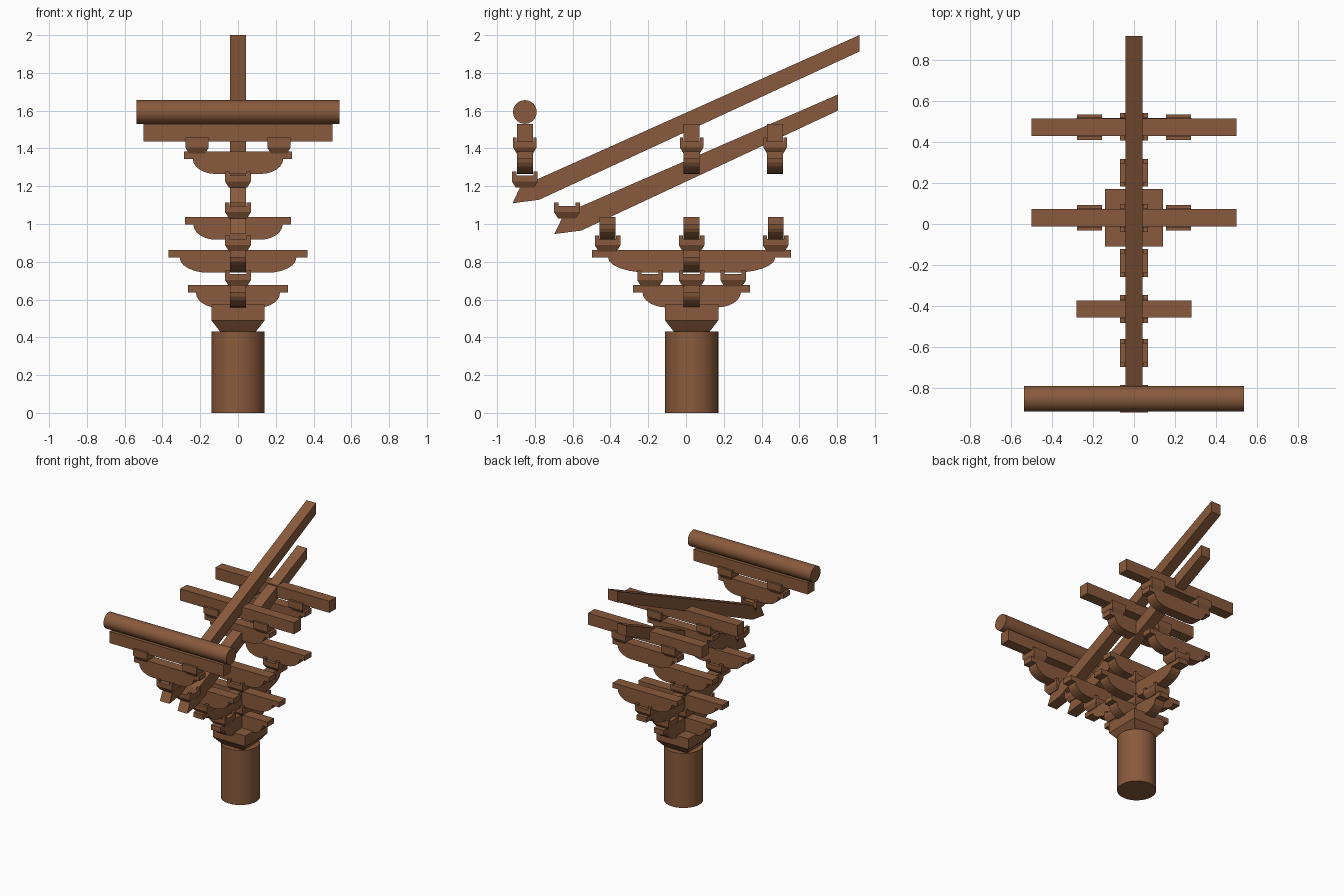
import bpy, bmesh, math

if "Cube" in bpy.data.objects:
    bpy.data.objects.remove(bpy.data.objects["Cube"])

wood = bpy.data.materials.new("brown_wood")
wood.diffuse_color = (0.25, 0.102, 0.045, 1)
wood.use_nodes = True
wood.node_tree.nodes["Principled BSDF"].inputs["Base Color"].default_value = wood.diffuse_color

CY = 0.03              # column centre
FRONT, BACK = CY - 0.445, CY + 0.445
EAVE = -0.853          # purlin line
HW = 0.042             # half thickness of all timbers


def finish(name, bm):
    bmesh.ops.recalc_face_normals(bm, faces=bm.faces)
    me = bpy.data.meshes.new(name)
    bm.to_mesh(me)
    bm.free()
    me.materials.append(wood)
    ob = bpy.data.objects.new(name, me)
    bpy.context.collection.objects.link(ob)
    return ob


def add_box(bm, x0, x1, y0, y1, z0, z1, inset=0.0):
    """Box whose bottom is drawn in by inset."""
    i = inset
    lo = [(x0+i, y0+i), (x1-i, y0+i), (x1-i, y1-i), (x0+i, y1-i)]
    hi = [(x0, y0), (x1, y0), (x1, y1), (x0, y1)]
    b = [bm.verts.new((x, y, z0)) for x, y in lo]
    t = [bm.verts.new((x, y, z1)) for x, y in hi]
    bm.faces.new(b)
    bm.faces.new(t)
    for k in range(4):
        n = (k + 1) % 4
        bm.faces.new((b[k], b[n], t[n], t[k]))


def extrude(name, pts, axis, offset=0.0):
    """Extrude a (run, z) profile; the run lies along axis."""
    bm = bmesh.new()
    rings = []
    for w in (offset - HW, offset + HW):
        rings.append([bm.verts.new((r, w, z) if axis == 'x' else (w, r, z)) for r, z in pts])
    a, b = rings
    bm.faces.new(a)
    bm.faces.new(b)
    for k in range(len(pts)):
        n = (k + 1) % len(pts)
        bm.faces.new((a[k], a[n], b[n], b[k]))
    return finish(name, bm)


def arm(name, axis, half, z, y=CY):
    """Bracket arm: flat lip with rounded belly, z is the underside."""
    h, lip = 0.12, 0.08
    step, flat = 0.84 * half, 0.42 * half
    right = [(half, z + h), (half, z + lip)]
    for k in range(7):
        t = math.pi / 2 * k / 6
        right.append((flat + (step - flat) * math.cos(t), z + lip - lip * math.sin(t)))
    pts = right + [(-r, q) for r, q in reversed(right)]
    if axis == 'y':
        return extrude(name, [(r + y, q) for r, q in pts], 'y')
    return extrude(name, pts, 'x', y)


def block(name, x, y, z, half=0.068, cross=True):
    """Bearing block: tapered foot, body and ears round the slot."""
    bm = bmesh.new()
    s = half
    add_box(bm, x-s, x+s, y-s, y+s, z, z + 0.033, 0.02)
    add_box(bm, x-s, x+s, y-s, y+s, z + 0.033, z + 0.065)
    e = s - HW - 0.003
    for sy in (-1, 1):
        ya, yb = sorted((y + sy * s, y + sy * (s - e)))
        if cross:
            for sx in (-1, 1):
                xa, xb = sorted((x + sx * s, x + sx * (s - e)))
                add_box(bm, xa, xb, ya, yb, z + 0.065, z + 0.085)
        else:
            add_box(bm, x-s, x+s, ya, yb, z + 0.065, z + 0.085)
    return finish(name, bm)


def cylinder(name, radius, depth, loc, rot=(0, 0, 0)):
    bpy.ops.mesh.primitive_cylinder_add(vertices=48, radius=radius, depth=depth,
                                        location=loc, rotation=rot)
    ob = bpy.context.object
    ob.name = name
    ob.data.materials.append(wood)
    bpy.ops.object.shade_smooth_by_angle()


# Column and its large cap block
cylinder("column", 0.141, 0.432, (0, CY, 0.216))
bm = bmesh.new()
add_box(bm, -0.141, 0.141, CY - 0.141, CY + 0.141, 0.432, 0.49, 0.045)
add_box(bm, -0.141, 0.141, CY - 0.141, CY + 0.141, 0.49, 0.573)
finish("cap_block", bm)

# First tier of crossed arms
arm("first_cross_arm", 'x', 0.265, 0.558)
arm("first_long_arm", 'y', 0.31, 0.558)
for y in (CY - 0.22, CY, CY + 0.22):
    block("first_block", 0, y, 0.67)

# Second tier of crossed arms
arm("second_cross_arm", 'x', 0.368, 0.742)
arm("second_long_arm", 'y', 0.527, 0.742)
for y in (FRONT, CY, BACK):
    block("second_block", 0, y, 0.855)
    arm("third_cross_arm", 'x', 0.281, 0.917, y)

# Slanted lever beams with cut noses
extrude("lower_lever", [(0.804, 1.685), (0.804, 1.6), (-0.555, 0.965),
                        (-0.697, 0.947), (-0.645, 1.055)], 'y')
extrude("upper_lever", [(0.918, 2.0), (0.918, 1.913), (-0.778, 1.128),
                        (-0.918, 1.11), (-0.878, 1.196)], 'y')
block("lower_lever_block", 0, -0.63, 1.03)
block("upper_lever_block", 0, EAVE, 1.192)

# Upper arms, side blocks and long tie beams
for y in (EAVE, CY + 0.0, BACK - 0.003):
    arm("upper_cross_arm", 'x', 0.285, 1.265, y)
    for x in (-0.217, 0.217):
        block("upper_block", x, y, 1.372, 0.062, False)
    extrude("tie_beam", [(-0.5, 1.438), (0.5, 1.438), (0.5, 1.53), (-0.5, 1.53)], 'x', y)

# Round purlin at the eave
cylinder("purlin", 0.0625, 1.076, (0, EAVE, 1.593), (0, math.pi / 2, 0))
